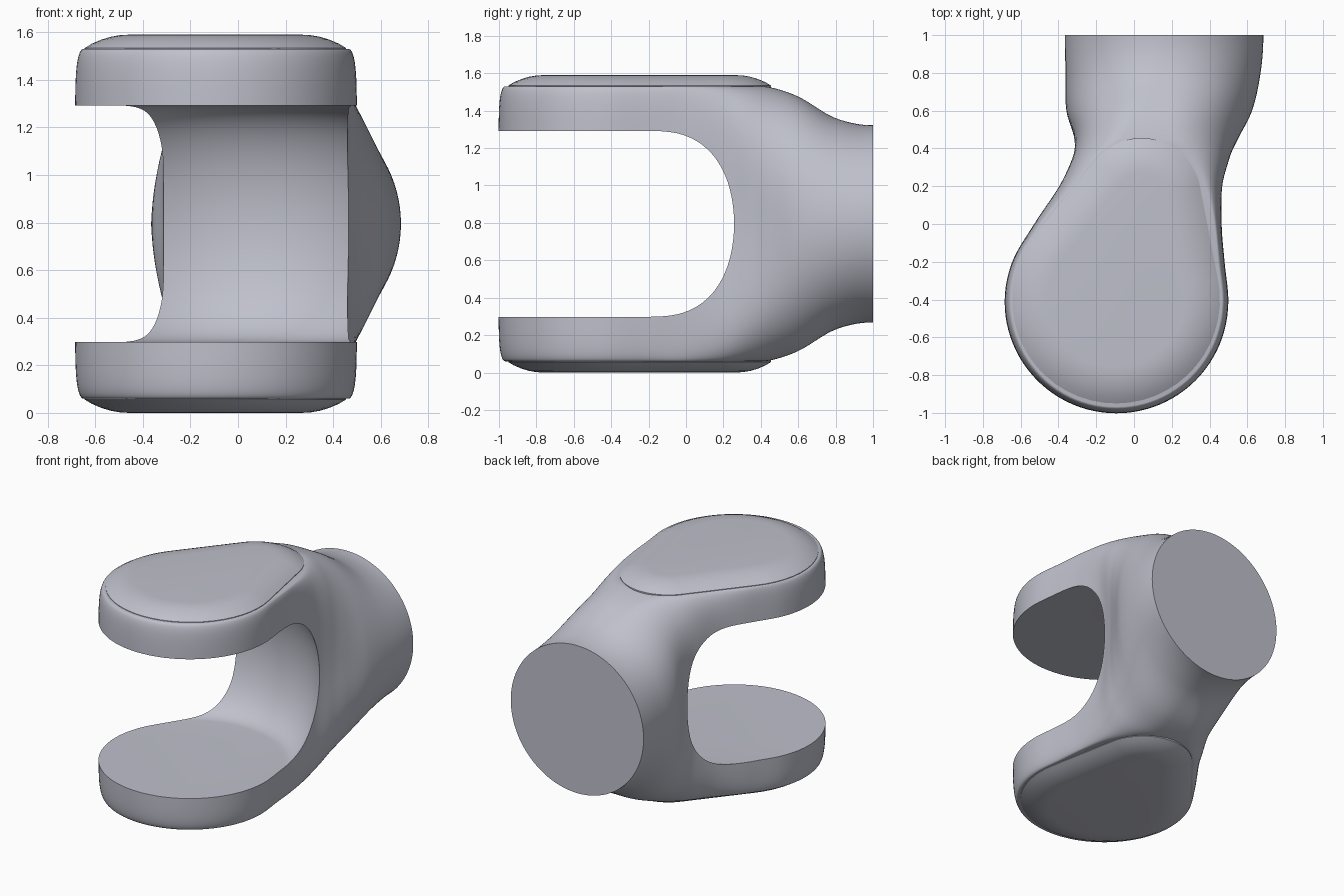
import bpy, bmesh, math
from mathutils import Vector

cube = bpy.data.objects.get("Cube")
if cube:
    bpy.data.objects.remove(cube, do_unlink=True)

MID = 0.795                 # height of the symmetry plane
NOSE = Vector((-0.093, -0.41))

grey = bpy.data.materials.new("soft_grey")
grey.use_nodes = True
colour = (0.52, 0.53, 0.6, 1)
grey.diffuse_color = colour
grey.node_tree.nodes["Principled BSDF"].inputs["Base Color"].default_value = colour


def make_object(name, rings, cap_start, cap_end):
    """Skin a list of closed rings of equal length."""
    bm = bmesh.new()
    loops = [[bm.verts.new(p) for p in ring] for ring in rings]
    for a, b in zip(loops, loops[1:]):
        for i in range(len(a)):
            j = (i + 1) % len(a)
            bm.faces.new((a[i], a[j], b[j], b[i]))
    if cap_start:
        bm.faces.new(loops[0])
    if cap_end:
        bm.faces.new(loops[-1])
    bmesh.ops.remove_doubles(bm, verts=bm.verts, dist=0.0005)
    bmesh.ops.recalc_face_normals(bm, faces=bm.faces)
    mesh = bpy.data.meshes.new(name)
    bm.to_mesh(mesh)
    bm.free()
    mesh.materials.append(grey)
    obj = bpy.data.objects.new(name, mesh)
    bpy.context.collection.objects.link(obj)
    return obj


def smooth(obj, degrees):
    bpy.ops.object.select_all(action='DESELECT')
    obj.select_set(True)
    bpy.context.view_layer.objects.active = obj
    bpy.ops.object.shade_smooth_by_angle(angle=math.radians(degrees))


# Body stations: y, half height, left, right, top left, top right, squareness, waist
STATIONS = [
    (-0.41, 0.735, -0.685, 0.5, -0.65, 0.465, 10, 0),
    (-0.2, 0.735, -0.645, 0.48, -0.61, 0.445, 9, 0),
    (0, 0.735, -0.53, 0.465, -0.49, 0.425, 7, 0),
    (0.2, 0.735, -0.415, 0.487, -0.315, 0.375, 4.5, 0.035),
    (0.35, 0.735, -0.365, 0.55, -0.19, 0.28, 3, 0.05),
    (0.45, 0.73, -0.355, 0.59, -0.07, 0.2, 2.5, 0.04),
    (0.6, 0.68, -0.358, 0.625, 0.03, 0.18, 2.1, 0),
    (0.8, 0.565, -0.363, 0.67, 0.13, 0.18, 2, 0),
    (1, 0.527, -0.365, 0.685, 0.16, 0.16, 2, 0),
]


def slope(k, c):
    if k in (0, len(STATIONS) - 1):
        return 0
    a, b = STATIONS[k - 1], STATIONS[k + 1]
    return (b[c] - a[c]) / (b[0] - a[0])


def sample(k, t):
    """Smoothly blend station k into the next one."""
    a, b = STATIONS[k], STATIONS[k + 1]
    d = b[0] - a[0]
    row = [a[0] + d * t]
    for c in range(1, len(a)):
        row.append(a[c] * (1 + 2 * t) * (1 - t) ** 2 + b[c] * t * t * (3 - 2 * t)
                   + d * slope(k, c) * t * (1 - t) ** 2
                   - d * slope(k + 1, c) * t * t * (1 - t))
    return row


STEPS = 24
LEVELS = [math.sin(math.pi / 2 * i / STEPS) for i in range(-STEPS, STEPS + 1)]


def bulge(u, n):
    return math.sqrt(max(0, 1 - abs(u) ** n))


def body_ring(row):
    y, h, xl, xr, tl, tr, n, waist = row
    left, right = [], []
    for u in LEVELS:
        pinch = waist * (1 - u * u) ** 2
        left.append((tl + (xl - tl) * bulge(u, n) + pinch, y, MID + h * u))
        right.append((tr + (xr - tr) * bulge(u, n) - pinch, y, MID + h * u))
    return left + right[::-1]


def nose_ring(angle):
    left, right = [], []
    for u in LEVELS:
        r = 0.5575 + 0.035 * bulge(u, STATIONS[0][6])
        y = NOSE.y - r * math.sin(angle)
        z = MID + STATIONS[0][1] * u
        left.append((NOSE.x - r * math.cos(angle), y, z))
        right.append((NOSE.x + r * math.cos(angle), y, z))
    return left + right[::-1]


# Body: round nose lofted back into the cylindrical shaft
rings = [nose_ring(math.pi / 2 * (1 - i / 24)) for i in range(24)]
for k in range(len(STATIONS) - 1):
    rings += [body_ring(sample(k, i / 8)) for i in range(8)]
rings.append(body_ring(STATIONS[-1]))
body = make_object("fork_body", rings, False, True)

# Slot: a round bore about the nose axis whose wall bellies outward
bore = []
for i in range(41):
    a = math.pi * (i / 40 - 0.5)
    r, z = 0.605 + 0.265 * math.cos(a), MID + 0.4975 * math.sin(a)
    bore.append([(NOSE.x + r * math.cos(math.tau * j / 96),
                  NOSE.y + r * math.sin(math.tau * j / 96), z) for j in range(96)])
cutter = make_object("slot_cutter", bore, True, True)
cut = body.modifiers.new("slot", 'BOOLEAN')
cut.operation = 'DIFFERENCE'
cut.solver = 'EXACT'
cut.object = cutter
bpy.context.view_layer.objects.active = body
bpy.ops.object.modifier_apply(modifier=cut.name)
bpy.data.objects.remove(cutter, do_unlink=True)
smooth(body, 35)


def pad_outline(inset):
    """Teardrop around a large front circle and a small rear circle."""
    big, small = Vector((-0.095, -0.4)), Vector((0.04, 0.14))
    r_big, r_small = 0.55, 0.315
    axis = small - big
    heading = math.atan2(axis.y, axis.x)
    spread = math.acos((r_big - r_small) / axis.length)
    points = []
    for centre, r, start, sweep in ((small, r_small, heading - spread, 2 * spread),
                                    (big, r_big, heading + spread, 2 * (math.pi - spread))):
        for i in range(33):
            a = start + sweep * i / 32
            points.append(centre + (r - inset) * Vector((math.cos(a), math.sin(a))))
    return points


# Softly domed pads on the outer faces of both arms
PAD_PROFILE = [(0, 0.7), (0, 0.739), (0.03, 0.757), (0.07, 0.774),
               (0.11, 0.786), (0.15, 0.793), (0.19, 0.795)]
for name, side in (("upper_pad", 1), ("lower_pad", -1)):
    pad = make_object(name, [[(p.x, p.y, MID + side * z) for p in pad_outline(inset)]
                             for inset, z in PAD_PROFILE], True, True)
    smooth(pad, 35)
